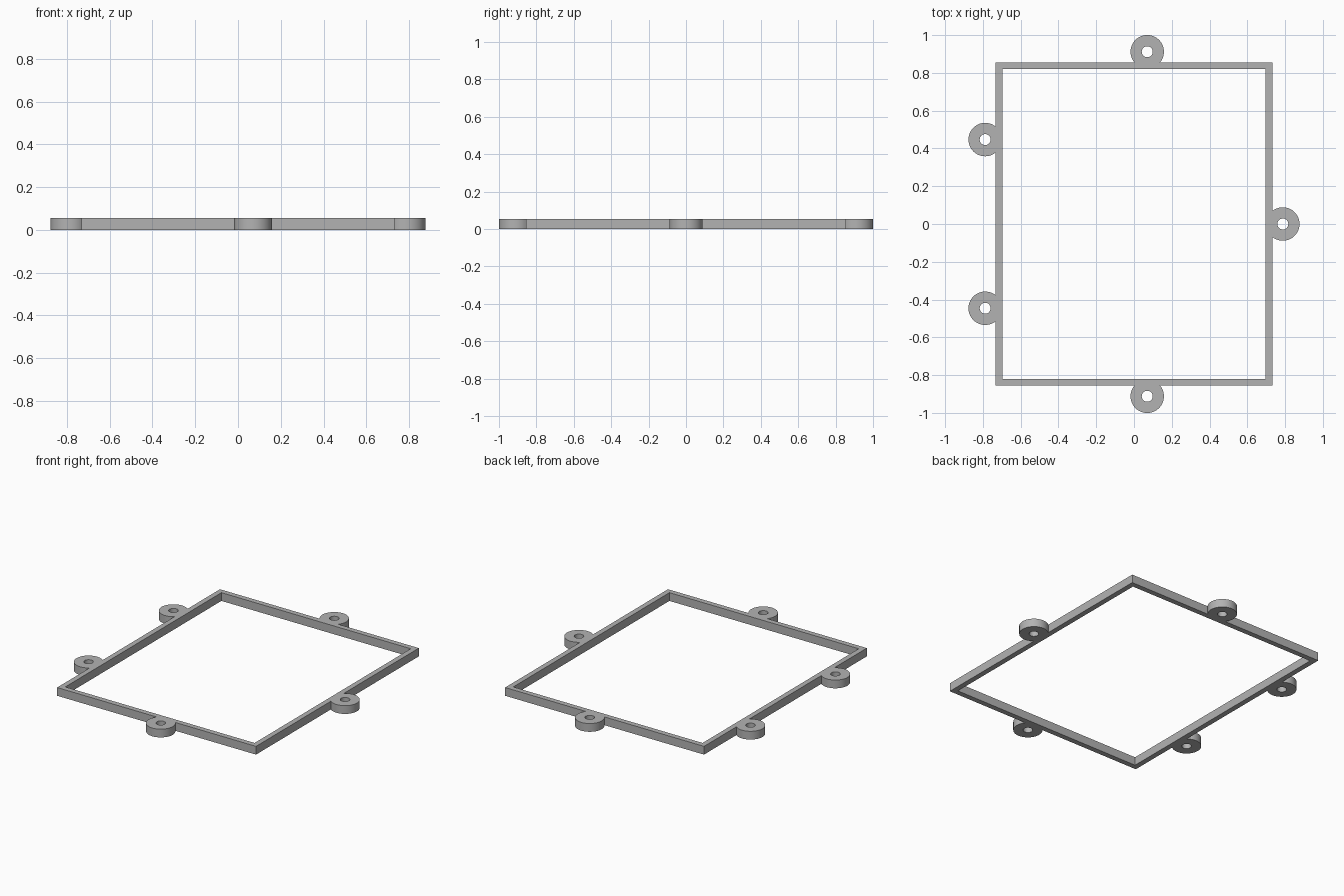
import bpy, bmesh
from math import acos, cos, sin, pi, radians

cube = bpy.data.objects.get("Cube")
if cube:
    bpy.data.objects.remove(cube, do_unlink=True)

HALF_X, HALF_Y = 0.732, 0.856    # outer frame
WALL = 0.035
HEIGHT = 0.055
EAR_R, HOLE_R, EAR_OFFSET = 0.0885, 0.029, 0.056


def arc(cx, cy, r, start, end, steps):
    return [(cx + r * cos(start + (end - start) * i / steps),
             cy + r * sin(start + (end - start) * i / steps)) for i in range(steps + 1)]


def ear(cx, cy, facing):
    """Round lug, open where it meets the frame wall."""
    a, sweep = radians(facing), pi - acos(EAR_OFFSET / EAR_R)
    return arc(cx, cy, EAR_R, a - sweep, a + sweep, 40)


# Mounting ears in counter-clockwise order, grouped by frame side
ex, ey = HALF_X + EAR_OFFSET, HALF_Y + EAR_OFFSET
sides = [
    ((-HALF_X, -HALF_Y), [(0.07, -ey, -90)]),
    ((HALF_X, -HALF_Y), [(ex, 0, 0)]),
    ((HALF_X, HALF_Y), [(0.07, ey, 90)]),
    ((-HALF_X, HALF_Y), [(-ex, 0.447, 180), (-ex, -0.446, 180)]),
]

# Outer outline, window and screw holes
outline, loops = [], []
for corner, ears in sides:
    outline.append(corner)
    for e in ears:
        outline += ear(*e)
        loops.append(arc(e[0], e[1], HOLE_R, 0, 2 * pi, 32)[:-1])
ix, iy = HALF_X - WALL, HALF_Y - WALL
loops += [outline, [(-ix, -iy), (ix, -iy), (ix, iy), (-ix, iy)]]

# Filled profile extruded to the plate height
curve = bpy.data.curves.new("frame_profile", "CURVE")
curve.dimensions = "2D"
curve.fill_mode = "BOTH"
curve.extrude = HEIGHT / 2
for pts in loops:
    spline = curve.splines.new("POLY")
    spline.points.add(len(pts) - 1)
    for p, (x, y) in zip(spline.points, pts):
        p.co = (x, y, 0, 1)
    spline.use_cyclic_u = True
frame = bpy.data.objects.new("frame_with_ears", curve)
bpy.context.collection.objects.link(frame)
bpy.ops.object.select_all(action="DESELECT")
frame.select_set(True)
bpy.context.view_layer.objects.active = frame
bpy.ops.object.convert(target="MESH")
frame = bpy.context.object

# Weld into one solid standing on the ground
bm = bmesh.new()
bm.from_mesh(frame.data)
bmesh.ops.remove_doubles(bm, verts=bm.verts, dist=0.0001)
bmesh.ops.recalc_face_normals(bm, faces=bm.faces)
bmesh.ops.translate(bm, verts=bm.verts, vec=(0, 0, HEIGHT / 2))
bm.to_mesh(frame.data)
bm.free()
bpy.ops.object.shade_smooth_by_angle(angle=radians(30))

# Grey finish
grey = bpy.data.materials.new("grey")
grey.use_nodes = True
color = (0.45, 0.45, 0.45, 1)
grey.diffuse_color = color
grey.node_tree.nodes["Principled BSDF"].inputs["Base Color"].default_value = color
frame.data.materials.clear()
frame.data.materials.append(grey)
